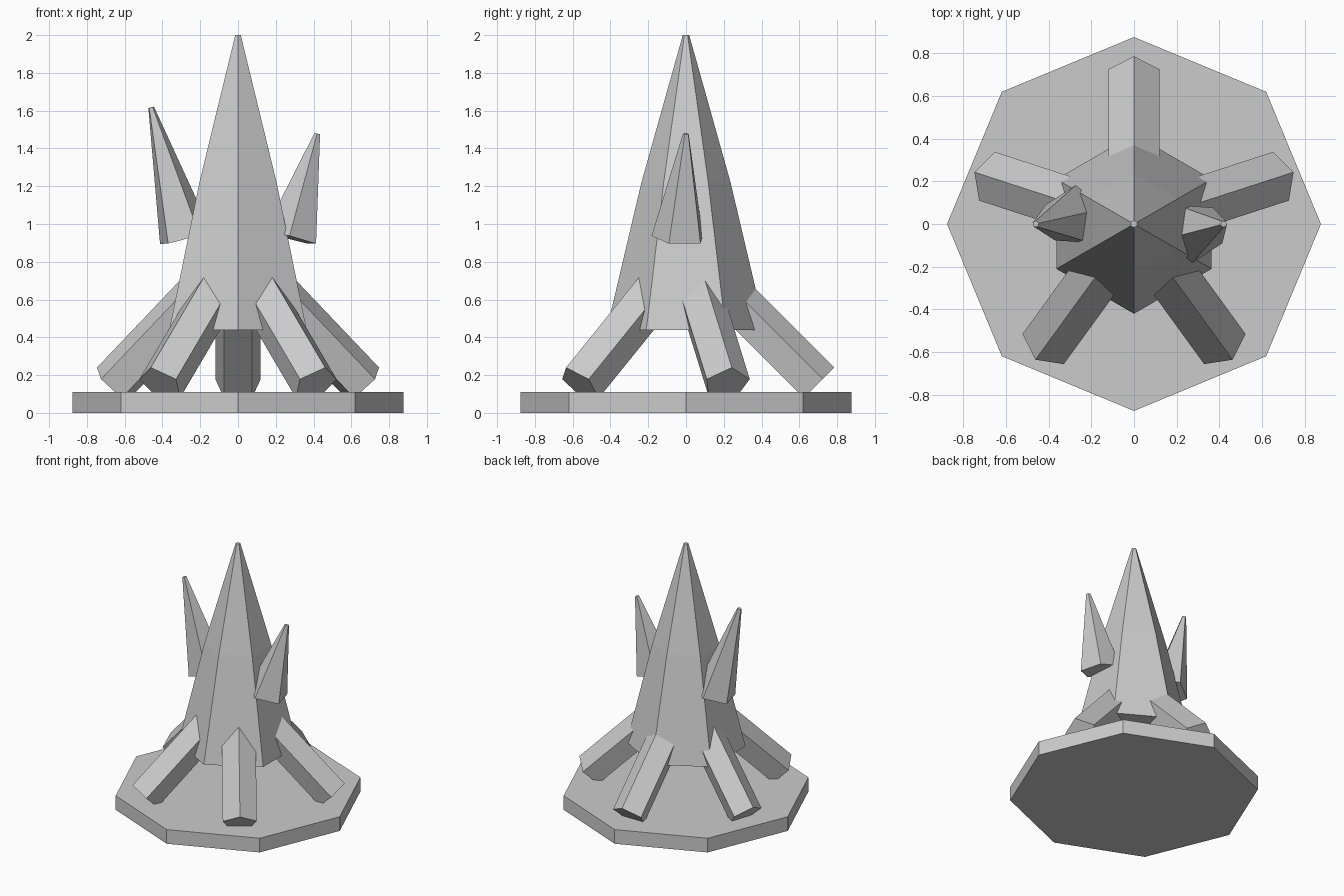
import bpy
import bmesh
import math
from mathutils import Vector, Matrix

cube = bpy.data.objects.get("Cube")
if cube:
    bpy.data.objects.remove(cube, do_unlink=True)

GREY = (0.6, 0.6, 0.6, 1.0)
stone = bpy.data.materials.new("stone_grey")
stone.use_nodes = True
stone.diffuse_color = GREY
stone.node_tree.nodes["Principled BSDF"].inputs["Base Color"].default_value = GREY


def loft(name, sides, rings, corner):
    """Flat-sided solid through (centre, radius) rings; corner is the side the first edge points to."""
    rings = [(Vector(c), r) for c, r in rings]
    axis = (rings[-1][0] - rings[0][0]).normalized()
    corner = Vector(corner)
    first = (corner - axis * corner.dot(axis)).normalized()
    bm = bmesh.new()
    loops = []
    for centre, radius in rings:
        loops.append([
            bm.verts.new(centre + Matrix.Rotation(math.tau * i / sides, 3, axis) @ first * radius)
            for i in range(sides)])
    for low, high in zip(loops, loops[1:]):
        for i in range(sides):
            j = (i + 1) % sides
            bm.faces.new((low[i], low[j], high[j], high[i]))
    bm.faces.new(loops[0][::-1])
    bm.faces.new(loops[-1])
    bmesh.ops.recalc_face_normals(bm, faces=bm.faces)
    mesh = bpy.data.meshes.new(name)
    bm.to_mesh(mesh)
    bm.free()
    mesh.materials.append(stone)
    obj = bpy.data.objects.new(name, mesh)
    bpy.context.collection.objects.link(obj)
    return obj


# Octagonal base slab
loft("base_slab", 8, [((0, 0, 0), 0.875), ((0, 0, 0.11), 0.875)], (0, 1, 0))

# Central six-sided spire, bent slightly at mid height
loft("central_spire", 6,
     [((0, 0, 0.44), 0.42), ((0, 0, 1.22), 0.236), ((0, 0, 2), 0.017)], (0, -1, 0))

# Five pentagonal struts leaning into the spire, ridge upward
for k in range(5):
    angle = math.radians(90 + 72 * k)
    out = Vector((math.cos(angle), math.sin(angle), 0))
    foot = out * 0.696 + Vector((0, 0, 0.151))
    head = out * 0.17 + Vector((0, 0, 0.677))
    loft(f"strut_{k + 1}", 5, [(foot, 0.126), (head, 0.126)], (0, 0, 1))

# Two pentagonal side spikes, half a turn apart, leaning outward
for name, s, reach, top in (("left_spike", 1, 0.42, 1.478), ("right_spike", -1, 0.46, 1.617)):
    loft(name, 5,
         [((0.28 * s, -0.036 * s, 0.926), 0.147), ((reach * s, 0, top), 0.016)],
         (0.13 * s, -0.054 * s, -0.035))
